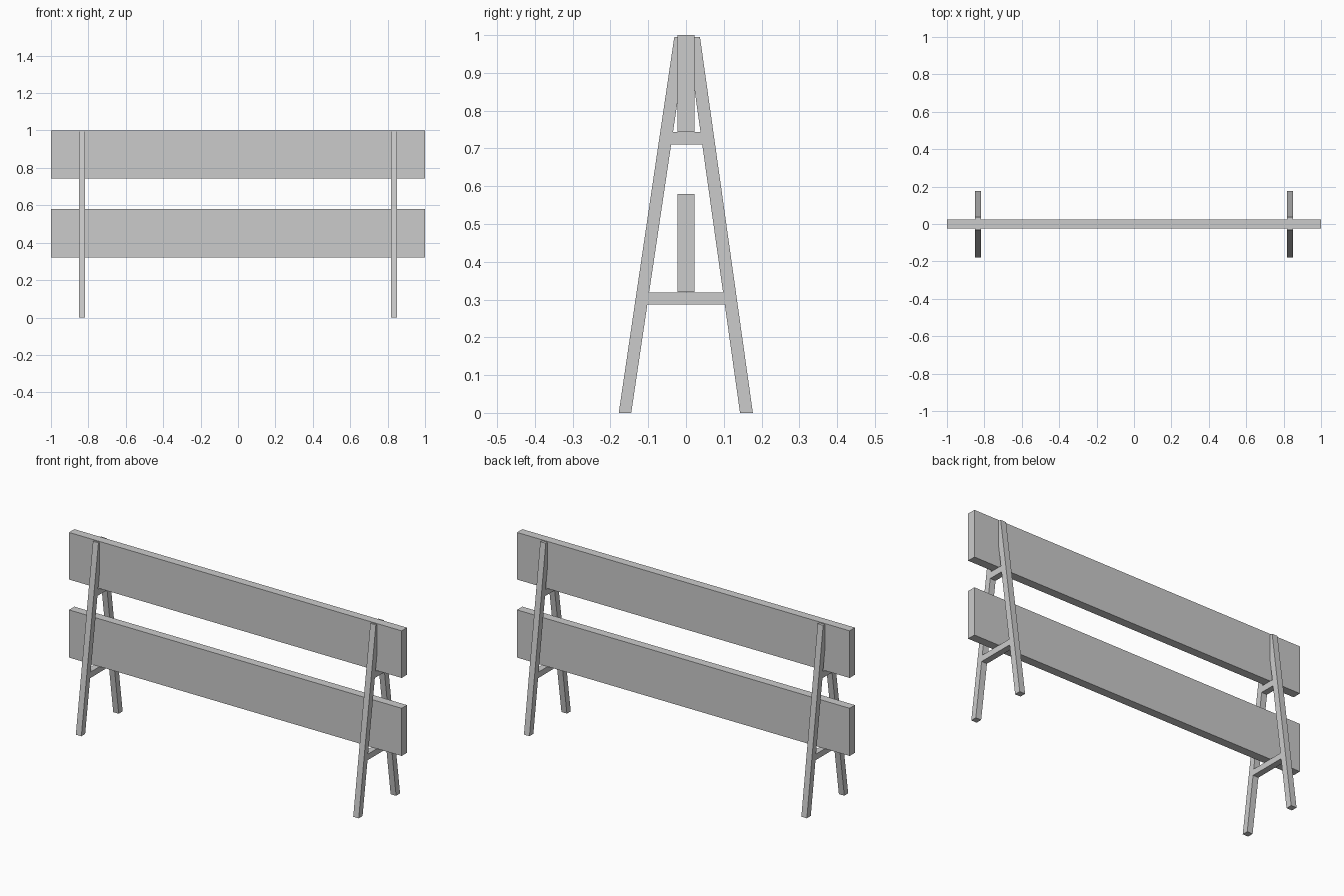
import bpy, bmesh

if "Cube" in bpy.data.objects:
    bpy.data.objects.remove(bpy.data.objects["Cube"])


def prism(name, profile, x0, x1):
    """Extrude a (y, z) outline along x."""
    bm = bmesh.new()
    face = bm.faces.new([bm.verts.new((x0, y, z)) for y, z in profile])
    ext = bmesh.ops.extrude_face_region(bm, geom=[face])
    moved = [v for v in ext["geom"] if isinstance(v, bmesh.types.BMVert)]
    bmesh.ops.translate(bm, verts=moved, vec=(x1 - x0, 0, 0))
    bmesh.ops.recalc_face_normals(bm, faces=bm.faces[:])
    mesh = bpy.data.meshes.new(name)
    bm.to_mesh(mesh)
    bm.free()
    obj = bpy.data.objects.new(name, mesh)
    bpy.context.collection.objects.link(obj)
    return obj


LEG_TOP = 0.995
# (y at floor, y at top) of each leg's edges
FRONT_OUT, FRONT_IN = (-0.178, -0.031), (-0.145, 0.003)
BACK_IN, BACK_OUT = (0.143, 0.003), (0.177, 0.037)


def edge_y(edge, z):
    return edge[0] + (edge[1] - edge[0]) * z / LEG_TOP


def band(a, b, z0, z1):
    """Outline between two slanted edges."""
    return [(edge_y(a, z0), z0), (edge_y(b, z0), z0),
            (edge_y(b, z1), z1), (edge_y(a, z1), z1)]


# Two long boards
for name, z0, z1 in (("upper_board", 0.744, 1.0), ("lower_board", 0.32, 0.579)):
    prism(name, [(-0.023, z0), (0.023, z0), (0.023, z1), (-0.023, z1)], -1, 1)

# A-frame trestles: splayed legs and the bars that carry the boards
for side, cx in (("left", -0.834), ("right", 0.834)):
    x0, x1 = cx - 0.0165, cx + 0.0165
    prism(side + "_front_leg", band(FRONT_OUT, FRONT_IN, 0, LEG_TOP), x0, x1)
    prism(side + "_back_leg", band(BACK_IN, BACK_OUT, 0, LEG_TOP), x0, x1)
    prism(side + "_upper_crossbar", band(FRONT_IN, BACK_IN, 0.71, 0.744), x0, x1)
    prism(side + "_lower_crossbar", band(FRONT_IN, BACK_IN, 0.287, 0.319), x0, x1)
